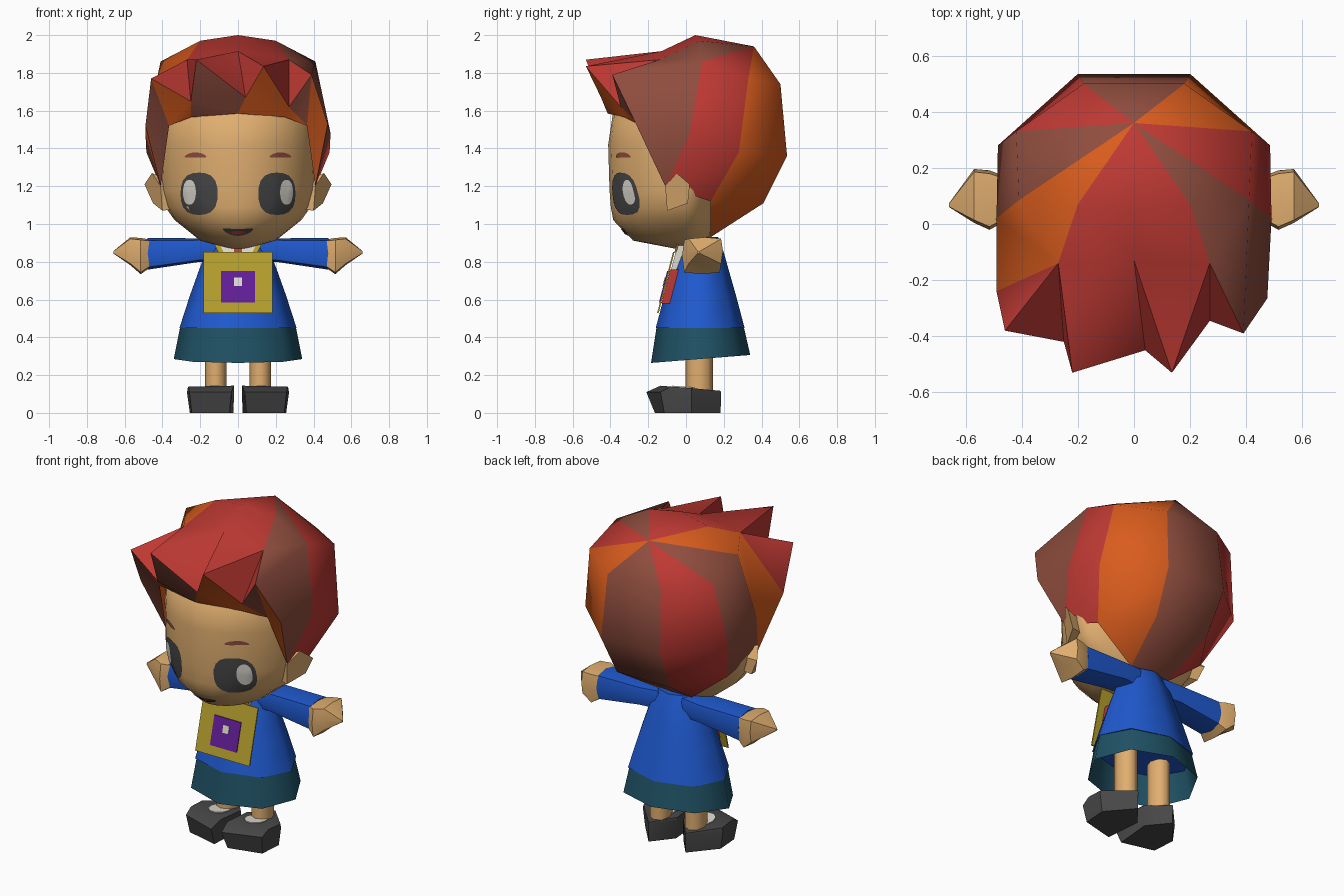
import bpy, bmesh, math
from mathutils import Vector
from mathutils.bvhtree import BVHTree

if "Cube" in bpy.data.objects:
    bpy.data.objects.remove(bpy.data.objects["Cube"])


def material(name, r, g, b):
    m = bpy.data.materials.new(name)
    m.diffuse_color = [((c / 255 + 0.055) / 1.055) ** 2.4 for c in (r, g, b)] + [1]
    m.use_nodes = True
    m.node_tree.nodes["Principled BSDF"].inputs["Base Color"].default_value = m.diffuse_color
    return m


SKIN = material("skin", 224, 174, 111)
RED = material("red", 190, 57, 51)
BROWN = material("brown", 143, 77, 62)
ORANGE = material("orange", 217, 92, 29)
BLUE = material("blue", 31, 89, 207)
TEAL = material("teal", 31, 81, 100)
GREY = material("dark grey", 71, 71, 72)
WHITE = material("white", 222, 218, 208)
YELLOW = material("yellow", 181, 158, 44)
PURPLE = material("purple", 99, 30, 153)


def finish(name, bm, mats, angle=60, recalc=True):
    if recalc:
        bmesh.ops.recalc_face_normals(bm, faces=bm.faces)
    me = bpy.data.meshes.new(name)
    bm.to_mesh(me)
    bm.free()
    for m in mats:
        me.materials.append(m)
    ob = bpy.data.objects.new(name, me)
    bpy.context.collection.objects.link(ob)
    bpy.ops.object.select_all(action='DESELECT')
    ob.select_set(True)
    bpy.context.view_layer.objects.active = ob
    bpy.ops.object.shade_smooth_by_angle(angle=math.radians(angle))
    return ob


def loft(rings, caps=True):
    """Skin a list of equal-length point rings."""
    bm = bmesh.new()
    vs = [[bm.verts.new(p) for p in r] for r in rings]
    n = len(vs[0])
    for a, b in zip(vs, vs[1:]):
        for i in range(n):
            j = (i + 1) % n
            bm.faces.new((a[i], a[j], b[j], b[i]))
    if caps:
        bm.faces.new(vs[0])
        bm.faces.new(vs[-1])
    return bm


def oval(n, power):
    """Unit superellipse."""
    out = []
    for i in range(n):
        t = 2 * math.pi * i / n
        c, s = math.cos(t), math.sin(t)
        k = (abs(c) ** power + abs(s) ** power) ** (-1 / power)
        out.append((c * k, s * k))
    return out


def level(z, hw, front, back, yc, n, power):
    """Horizontal ring with different front and back reach."""
    return [(u * hw, yc + (v * (back - yc) if v > 0 else v * (yc - front)), z)
            for u, v in oval(n, power)]


# Head
head = loft([level(z, w, f, b, 0, 24, p) for z, w, f, b, p in (
    (.868, .04, -.05, .05, 2), (.912, .20, -.28, .12, 2), (1.02, .335, -.385, .15, 1.9),
    (1.09, .385, -.398, .17, 1.87), (1.18, .412, -.405, .19, 1.87), (1.42, .415, -.412, .25, 1.9),
    (1.58, .385, -.388, .25, 2.2), (1.80, .24, -.13, .20, 2))])
head_tree = BVHTree.FromBMesh(head)
finish("head", head, [SKIN])


# Painted face details, laid on the head surface
def face_paint(name, cx, cz, hx, hz, mat, lift, power=2.3, bend=0):
    bm = bmesh.new()

    def put(u, v):
        x, z = cx + u * hx, cz + v * hz + bend * u * u
        hit = head_tree.ray_cast(Vector((x, -2, z)), Vector((0, 1, 0)))[0]
        return bm.verts.new(hit + Vector((0, -lift, 0)))
    centre = put(0, 0)
    rings = [[put(u * s, v * s) for u, v in oval(20, power)] for s in (.35, .7, 1)]
    for i in range(20):
        j = (i + 1) % 20
        bm.faces.new((centre, rings[0][i], rings[0][j]))
        for a, b in zip(rings, rings[1:]):
            bm.faces.new((a[i], b[i], b[j], a[j]))
    for f in bm.faces:
        f.normal_update()
        if f.normal.y > 0:
            f.normal_flip()
    finish(name, bm, [mat], recalc=False)


for s, side in ((-1, "left"), (1, "right")):
    face_paint(side + "_eye", s * .206, 1.16, .098, .112, GREY, .005, 2.6)
    face_paint(side + "_eye_shine", s * .257, 1.168, .034, .066, WHITE, .009)
    face_paint(side + "_brow", s * .225, 1.366, .058, .013, BROWN, .005, 2, -.010)
face_paint("mouth", 0, .955, .08, .018, GREY, .005, 2, .018)
face_paint("mouth_inside", 0, .953, .04, .009, RED, .009, 2, .004)

# Ears
for s, side in ((-1, "left"), (1, "right")):
    inner = [(.37, -.05, 1.23), (.37, -.01, 1.19), (.34, -.01, 1.11), (.34, -.09, 1.08), (.37, -.10, 1.19)]
    outer = [(.455, -.05, 1.27), (.495, .02, 1.21), (.45, .01, 1.11), (.40, -.10, 1.07), (.41, -.11, 1.20)]
    finish(side + "_ear", loft([[(s * x, y, z) for x, y, z in r] for r in (inner, outer)]), [SKIN], 25)

# Hair: corner points named by where they sit; these are mirrored
side_points = {
    'p1': (.18, .50, 1.74), 'p2': (.20, .535, 1.36), 'p3': (.18, .41, 1.11), 'p4': (.13, .13, .93),
    'q1': (.42, .33, 1.77), 'q2': (.485, .28, 1.38), 'q3': (.37, .13, 1.12),
    'a': (.41, .085, 1.86), 'b': (.49, .02, 1.48), 'c': (.41, -.11, 1.20),
    'm1': (.20, .07, 1.97), 'm2': (.27, -.14, 1.87),
    'h1': (.25, -.325, 1.565), 'h2': (.365, -.235, 1.52)}
P = {k + 'R': v for k, v in side_points.items()}
P.update({k + 'L': (-x, y, z) for k, (x, y, z) in side_points.items()})
P.update({'pole': (0, .36, 1.94), 'top': (0, .05, 2.0), 'mid': (0, -.13, 1.915), 'h0': (0, -.415, 1.585),
          'edgeL': (-.49, -.24, 1.52), 'tip1': (-.46, -.38, 1.77), 'dip1': (-.25, -.42, 1.65),
          'tip2': (-.22, -.53, 1.87), 'dip2': (.04, -.45, 1.67), 'tip3': (.135, -.53, 1.835),
          'dip3': (.27, -.345, 1.62), 'tip4': (.39, -.39, 1.79), 'edgeR': (.475, -.265, 1.53)})
HAIR = [RED, BROWN, ORANGE]
BACK = ["pole p1S q1S", "p1S p2S q2S q1S", "p2S p3S q3S q2S", "p3S p4S q3S"]
SIDE = ["pole q1S aS", "q1S q2S bS aS", "q2S q3S cS bS"]
patches = [
    # back locks
    (1, ["pole p1R p1L", "p1R p2R p2L p1L", "p2R p3R p3L p2L", "p3R p4R p4L p3L"]),
    (2, [f.replace('S', 'R') for f in BACK]), (0, [f.replace('S', 'L') for f in BACK]),
    # side locks
    (0, [f.replace('S', 'R') for f in SIDE]), (1, [f.replace('S', 'L') for f in SIDE]),
    # temple locks
    (1, ["pole m1R aR", "m1R m2R aR", "m2R tip4 aR", "tip4 edgeR bR aR", "edgeR cR bR"]),
    (2, ["pole m1L aL", "m1L m2L aL", "m2L edgeL bL aL", "edgeL cL bL"]),
    # spiky crown and fringe
    (0, ["pole m1L top", "pole top m1R", "m1L m2L mid top", "top mid m2R m1R",
         "m2L edgeL tip1", "m2L tip1 dip1", "m2L dip1 tip2", "m2L tip2 mid", "mid tip2 dip2",
         "mid dip2 tip3", "mid tip3 m2R", "m2R tip3 dip3", "m2R dip3 tip4"]),
    # fringe undersides
    (1, ["edgeL h2L cL", "tip1 edgeL h2L", "dip1 tip2 dip2", "dip1 dip2 h0 h1L", "dip3 tip4 h2R"]),
    (2, ["tip1 dip1 h2L", "dip1 h1L h2L", "dip2 tip3 dip3", "dip2 dip3 h1R h0", "dip3 h2R h1R",
         "tip4 edgeR h2R", "edgeR h2R cR"])]
bm = bmesh.new()
V = {k: bm.verts.new(p) for k, p in P.items()}
for colour, faces in patches:
    for names in faces:
        f = bm.faces.new([V[k] for k in names.split()])
        f.material_index = colour
        f.normal_update()
        if f.normal.dot(f.calc_center_median() - Vector((0, .05, 1.5))) < 0:
            f.normal_flip()
finish("hair", bm, HAIR, 62, recalc=False)

# Neck, shirt and skirt
finish("neck", loft([level(z, .08, -.01, .13, .06, 8, 2) for z in (.85, .95)]), [SKIN])
finish("shirt", loft([level(z, w, f, b, .07, 8, 2.1) for z, w, f, b in (
    (.45, .31, -.16, .31), (.62, .255, -.115, .265), (.76, .205, -.078, .225),
    (.85, .17, -.04, .20), (.93, .12, -.01, .17))]), [BLUE])
skirt = [level(.46, .305, -.155, .305, .07, 8, 2), level(.285, .34, -.185, .34, .07, 8, 2)]
skirt[1] = [(x, y, z + .08 * (y - .07)) for x, y, z in skirt[1]]
finish("skirt", loft(skirt, caps=False), [TEAL])

# Arms, legs and shoes
for s, side in ((-1, "left"), (1, "right")):
    def cross(x, yc, zc, hy, hz, power=4):
        return [(s * x, yc + u * hy, zc + v * hz) for u, v in oval(8, power)]
    finish(side + "_sleeve", loft([cross(.08, .085, .865, .08, .065), cross(.20, .09, .862, .088, .062),
                                   cross(.48, .09, .842, .09, .084)]), [BLUE])
    finish(side + "_hand", loft([cross(.46, .09, .845, .08, .072, 6), cross(.515, .085, .83, .106, .096, 6),
                                 cross(.57, .1, .856, .096, .074, 6), cross(.66, .067, .85, .006, .006)]),
           [SKIN], 35)
    finish(side + "_leg", loft([[(s * .118 + u * .058, .07 + v * .072, z) for u, v in oval(8, 2)]
                                for z in (.08, .42)]), [SKIN])
    sole = [(.045, -.165, 0), (.245, -.115, 0), (.255, .03, 0), (.125, .183, 0), (.025, .06, 0)]
    rim = [(.035, -.21, .11), (.257, -.135, .11), (.27, .03, .108), (.125, .186, .108), (.02, .06, .108)]
    upper = [(.022, -.135, .144), (.262, -.08, .139), (.266, .03, .131), (.125, .182, .117), (.02, .055, .128)]
    finish(side + "_shoe", loft([[(s * x, y, z) for x, y, z in r] for r in (sole, rim, upper)]), [GREY], 45)
    # sock opening follows the slope of the shoe top
    finish(side + "_sock", loft([[(s * .122 + u * .06, v * .075, .132 - .087 * v * .075 + h)
                                  for u, v in oval(10, 2)] for h in (-.012, .006)]), [WHITE])


# Chest panels: slabs leaning with the shirt front
def panel(name, cx, half, z0, z1, front, back, mat, top_shift=0):
    def lean(x, z, off):
        return (x, -.05 - (.87 - z) * .26 - off, z)
    corners = ((cx - half, z0), (cx + half, z0), (cx + half + top_shift, z1), (cx - half + top_shift, z1))
    finish(name, loft([[lean(x, z, o) for x, z in corners] for o in (back, front)]), [mat], 20)


panel("bag", 0, .183, .53, .853, .014, .006, YELLOW)
panel("bag_patch", 0, .09, .585, .752, .019, .012, PURPLE)
panel("bag_dot", 0, .02, .672, .716, .023, .016, WHITE)
panel("scarf", 0, .14, .58, .76, .005, -.04, RED)
panel("collar", 0, .10, .74, .90, .0, -.045, WHITE)
panel("scarf_knot", 0, .022, .85, .90, .006, -.002, RED)
for s, side in ((-1, "left"), (1, "right")):
    panel(side + "_strap", s * .09, .014, .85, .93, .006, -.006, YELLOW, s * .04)
